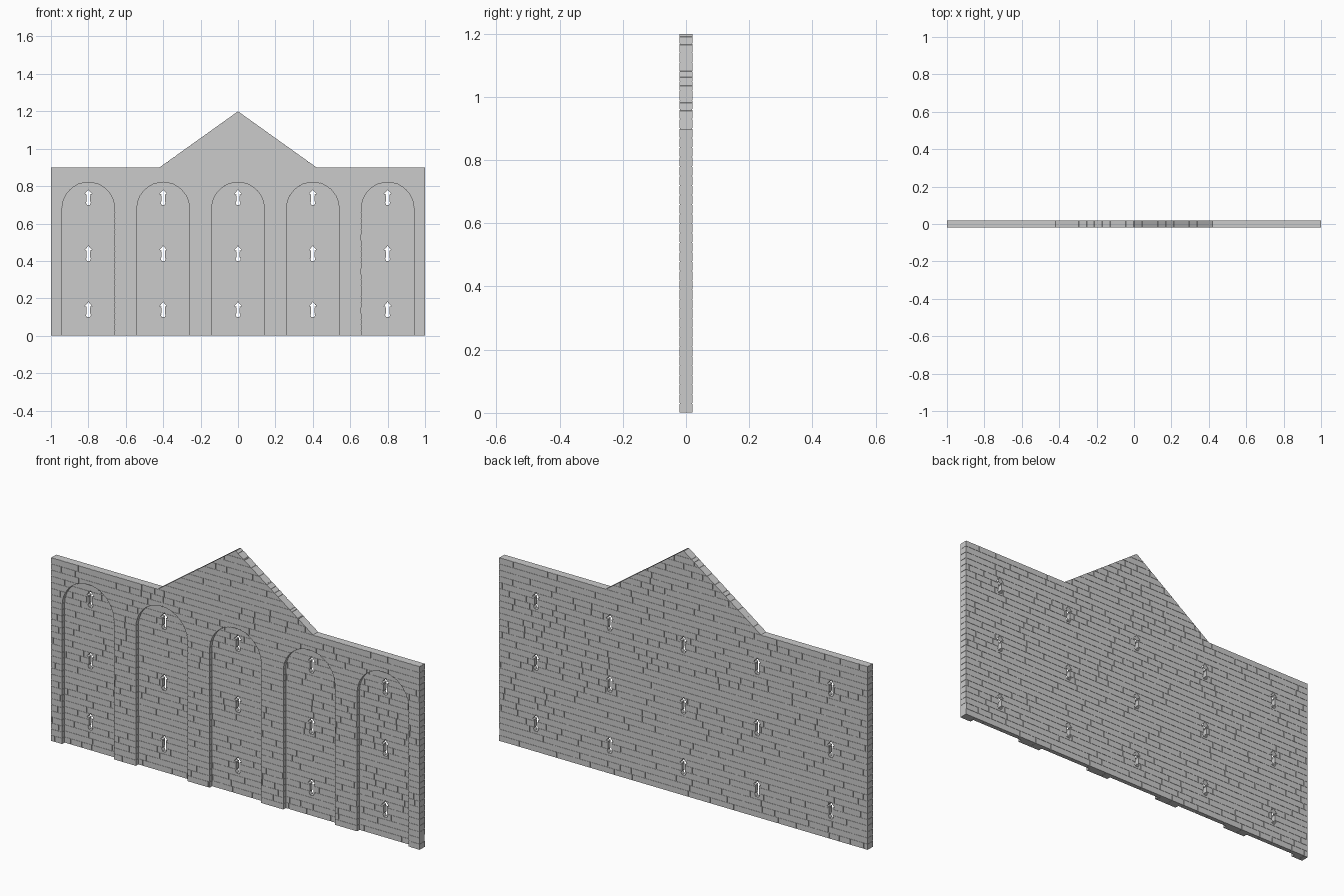
import bpy, bmesh, math, random

if "Cube" in bpy.data.objects:
    bpy.data.objects.remove(bpy.data.objects["Cube"])

random.seed(4)
CENTRES = [-0.8, -0.4, 0.0, 0.4, 0.8]
GROOVE = 0.0015   # mortar depth
GAP = 0.0025      # mortar width


def prisms(name, profiles, y0, y1):
    """Extrude closed XZ profiles from y0 to y1 into one object."""
    bm = bmesh.new()
    for pts in profiles:
        a = [bm.verts.new((x, y0, z)) for x, z in pts]
        b = [bm.verts.new((x, y1, z)) for x, z in pts]
        bm.faces.new(a)
        bm.faces.new(b[::-1])
        for i in range(len(pts)):
            j = (i + 1) % len(pts)
            bm.faces.new((a[j], a[i], b[i], b[j]))
    bmesh.ops.recalc_face_normals(bm, faces=bm.faces)
    me = bpy.data.meshes.new(name)
    bm.to_mesh(me)
    bm.free()
    ob = bpy.data.objects.new(name, me)
    bpy.context.collection.objects.link(ob)
    return ob


def boolean(ob, other, op):
    mod = ob.modifiers.new("cut", 'BOOLEAN')
    mod.operation = op
    mod.solver = 'MANIFOLD'
    mod.object = other
    bpy.context.view_layer.objects.active = ob
    bpy.ops.object.modifier_apply(modifier=mod.name)
    bpy.data.objects.remove(other)


def outline(d):
    """Wall silhouette with central gable, inset by d."""
    return [(-1 + d, d), (1 - d, d), (1 - d, 0.9 - d), (0.42, 0.9 - d),
            (0, 1.2 - d * 1.2), (-0.42, 0.9 - d), (-1 + d, 0.9 - d)]


def arch(cx, d):
    r = 0.14 + d
    top = [(cx + r * math.cos(math.pi * i / 20), 0.68 + r * math.sin(math.pi * i / 20))
           for i in range(21)]
    return [(cx - r, -0.05), (cx + r, -0.05)] + top


def arrow(cx, cz, d):
    half = [(0.02, 0.018), (0.009, 0.016), (0.009, -0.024), (0.014, -0.028), (0.008, -0.04)]
    half = [(x + d, z) for x, z in half]
    pts = [(0, 0.04 + d)] + half + [(-x, z) for x, z in half[::-1]]
    return [(cx + x, cz + z) for x, z in pts]


def wall_body(name, d):
    """Gabled wall with arched recesses and arrow slits, all inset by d."""
    ob = prisms(name, [outline(d)], -0.02 + d, 0.02 - d)
    boolean(ob, prisms("arch_cutter", [arch(c, d) for c in CENTRES], -0.1, -0.001 + d),
            'DIFFERENCE')
    slits = [arrow(c, z, d) for c in CENTRES for z in (0.14, 0.44, 0.74)]
    boolean(ob, prisms("slit_cutter", slits, -0.1, 0.1), 'DIFFERENCE')
    return ob


# Brick courses of random lengths, trimmed to the wall shape
bricks = []
h = 0.03
for row in range(41):
    z = row * h - 0.002
    x = -1.02 - random.uniform(0, 0.06)
    while x < 1.02:
        w = random.uniform(0.05, 0.11)
        bricks.append([(x, z + GAP), (x + w - GAP, z + GAP), (x + w - GAP, z + h), (x, z + h)])
        x += w
wall = wall_body("brick_wall", 0.0)
boolean(wall, prisms("brick_courses", bricks, -0.05, 0.05), 'INTERSECT')

# Slightly inset mortar core joins the bricks
boolean(wall, wall_body("mortar_core", GROOVE), 'UNION')
